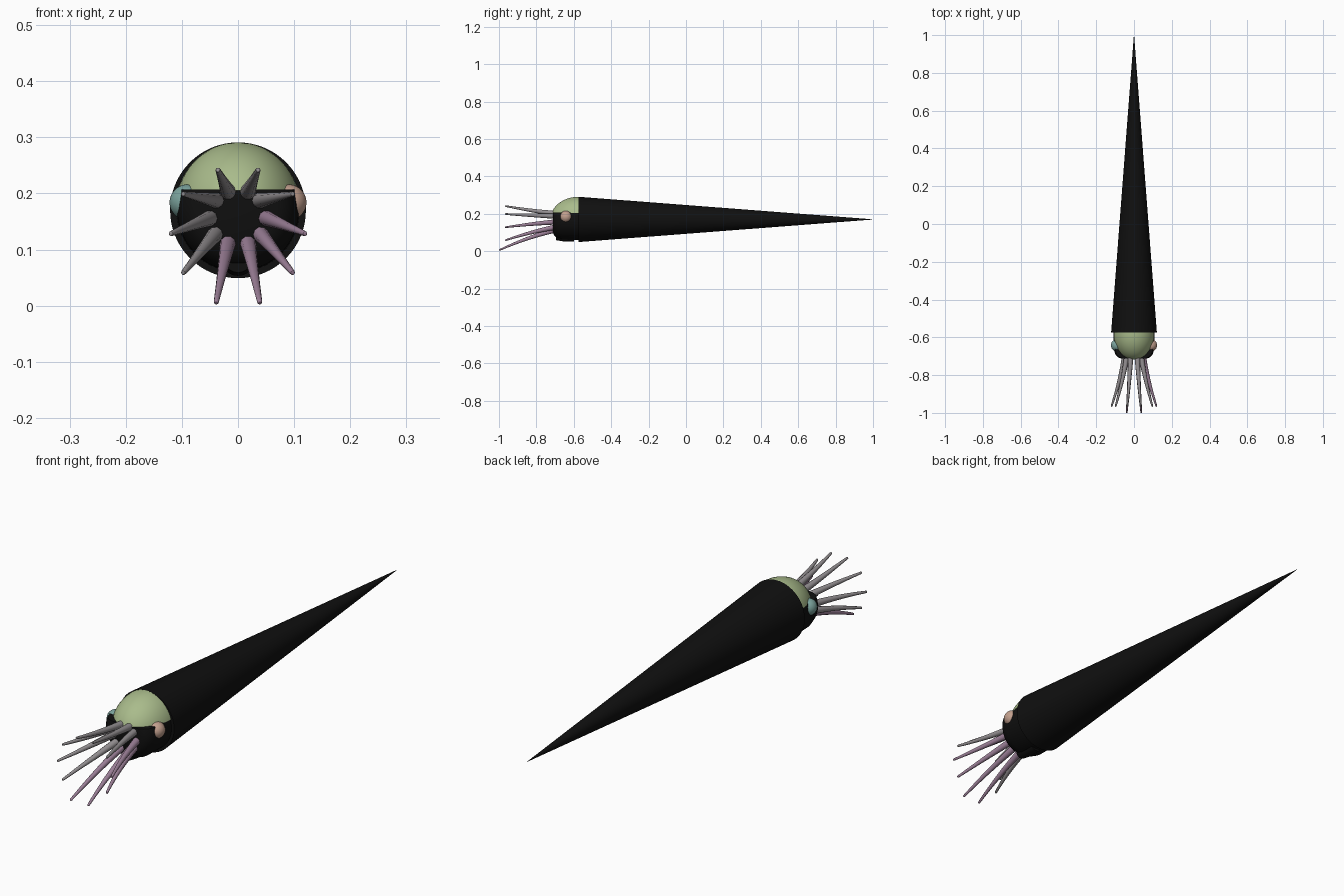
import bpy, bmesh, math
from mathutils import Vector

cube = bpy.data.objects.get("Cube")
if cube:
    bpy.data.objects.remove(cube, do_unlink=True)

AXIS_Z = 0.17


def material(name, rgb):
    m = bpy.data.materials.new(name)
    m.use_nodes = True
    m.diffuse_color = (*rgb, 1)
    bsdf = next(n for n in m.node_tree.nodes if n.type == "BSDF_PRINCIPLED")
    bsdf.inputs["Base Color"].default_value = (*rgb, 1)
    return m


black = material("shell black", (0.005, 0.005, 0.005))
green = material("hood green", (0.40, 0.50, 0.26))
grey = material("arm grey", (0.30, 0.28, 0.29))
pink = material("arm pink", (0.34, 0.22, 0.32))
salmon = material("left eye salmon", (0.54, 0.35, 0.27))
teal = material("right eye teal", (0.20, 0.37, 0.34))


def finish(name, bm, mat):
    bmesh.ops.recalc_face_normals(bm, faces=bm.faces)
    mesh = bpy.data.meshes.new(name)
    bm.to_mesh(mesh)
    bm.free()
    ob = bpy.data.objects.new(name, mesh)
    bpy.context.collection.objects.link(ob)
    mesh.materials.append(mat)
    smooth(ob)
    return ob


def smooth(ob):
    bpy.ops.object.select_all(action="DESELECT")
    ob.select_set(True)
    bpy.context.view_layer.objects.active = ob
    bpy.ops.object.shade_smooth_by_angle(angle=math.radians(40))


def lathe(profile, z=AXIS_Z, sides=64):
    """Revolve (y, radius) points around a line parallel to y."""
    bm = bmesh.new()
    rings = []
    for y, r in profile:
        angles = [2 * math.pi * i / sides for i in range(sides)]
        rings.append([bm.verts.new((r * math.cos(a), y, z + r * math.sin(a))) for a in angles])
    for a, b in zip(rings, rings[1:]):
        for i in range(sides):
            j = (i + 1) % sides
            bm.faces.new((a[i], a[j], b[j], b[i]))
    bm.faces.new(rings[0])
    bm.faces.new(rings[-1])
    return bm


def cut(bm, point, outward):
    """Slice off the side that outward points to and close the hole."""
    geom = bm.verts[:] + bm.edges[:] + bm.faces[:]
    res = bmesh.ops.bisect_plane(bm, geom=geom, plane_co=point, plane_no=outward, clear_outer=True)
    edges = [e for e in res["geom_cut"] if isinstance(e, bmesh.types.BMEdge)]
    bmesh.ops.contextual_create(bm, geom=edges)


def ellipsoid(centre, radii):
    bm = bmesh.new()
    bmesh.ops.create_uvsphere(bm, u_segments=48, v_segments=32, radius=1)
    bmesh.ops.scale(bm, vec=radii, verts=bm.verts)
    bmesh.ops.translate(bm, vec=centre, verts=bm.verts)
    return bm


# Long straight conical shell
finish("shell", lathe([(-0.575, 0.121), (1.0, 0.0005)]), black)

# Head, trimmed where the hood sits on it
head = lathe([(-0.55, 0.110), (-0.66, 0.108), (-0.69, 0.099), (-0.705, 0.085), (-0.712, 0.07)])
cut(head, (0, 0, 0.207), (0, 0, 1))
finish("head", head, black)

# Swimming funnel under the head
finish("funnel", lathe([(-0.60, 0.03), (-0.66, 0.03), (-0.695, 0.024)], z=0.083, sides=24), black)

# Domed hood over the head
hood = ellipsoid((0, -0.575, AXIS_Z), (0.112, 0.15, 0.121))
cut(hood, (0, 0, 0.205), (0, 0, -1))
cut(hood, (0, -0.574, 0), (0, 1, 0))
finish("hood", hood, green)

# Eyes
for side, name, mat in ((1, "left_eye", salmon), (-1, "right_eye", teal)):
    finish(name, ellipsoid((side * 0.09, -0.642, 0.184), (0.032, 0.033, 0.032)), mat)


def arm(name, base, tip, mat):
    """Tapered tube that flares outwards, with a rounded tip."""
    curve = bpy.data.curves.new(name, "CURVE")
    curve.dimensions = "3D"
    curve.bevel_depth = 1
    curve.bevel_resolution = 3
    curve.use_fill_caps = True
    base, tip = Vector(base), Vector(tip)
    steps = [i / 12 for i in range(12)] + [0.985, 0.996, 1]
    spline = curve.splines.new("POLY")
    spline.points.add(len(steps) - 1)
    for p, t in zip(spline.points, steps):
        co = base.lerp(tip, 0.7 * t + 0.3 * t * t)
        co.y = base.y + (tip.y - base.y) * t
        p.co = (*co, 1)
        p.radius = 0.015 - 0.0105 * t
    spline.points[-2].radius = 0.0038
    spline.points[-1].radius = 0.002
    ob = bpy.data.objects.new(name, curve)
    bpy.context.collection.objects.link(ob)
    curve.materials.append(mat)
    bpy.ops.object.select_all(action="DESELECT")
    ob.select_set(True)
    bpy.context.view_layer.objects.active = ob
    bpy.ops.object.convert(target="MESH")
    smooth(bpy.context.view_layer.objects.active)


# Five mirrored pairs of arms: base x, base z, tip x, tip y, tip z, left and right colour
pairs = [
    (0.017, 0.201, 0.036, -0.967, 0.242, grey, grey),
    (0.036, 0.187, 0.098, -0.967, 0.199, grey, grey),
    (0.047, 0.157, 0.120, -0.967, 0.128, pink, grey),
    (0.038, 0.130, 0.098, -0.967, 0.058, pink, grey),
    (0.017, 0.115, 0.039, -1.0, 0.005, pink, pink),
]
for n, (bx, bz, tx, ty, tz, left, right) in enumerate(pairs, 1):
    arm(f"left_arm_{n}", (bx, -0.69, bz), (tx, ty, tz), left)
    arm(f"right_arm_{n}", (-bx, -0.69, bz), (-tx, ty, tz), right)
